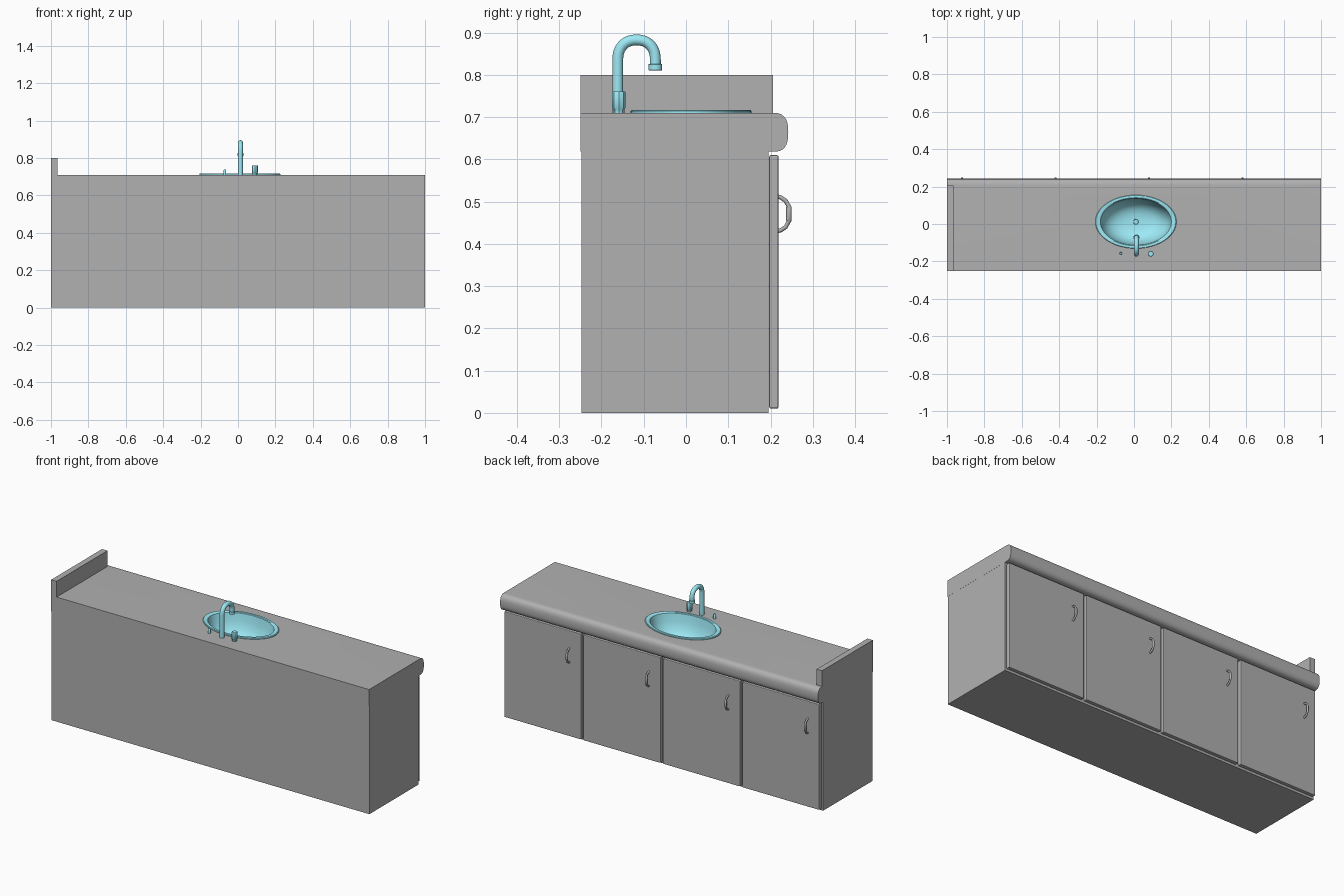
import bpy, bmesh, math
from mathutils import Vector

if "Cube" in bpy.data.objects:
    bpy.data.objects.remove(bpy.data.objects["Cube"])

chrome = bpy.data.materials.new("aqua_enamel")
chrome.diffuse_color = (0.34, 0.82, 0.92, 1)
chrome.use_nodes = True
chrome.node_tree.nodes["Principled BSDF"].inputs["Base Color"].default_value = chrome.diffuse_color
dark = bpy.data.materials.new("dark_grey")
dark.diffuse_color = (0.44, 0.44, 0.44, 1)
dark.use_nodes = True
dark.node_tree.nodes["Principled BSDF"].inputs["Base Color"].default_value = dark.diffuse_color


def make(name, bm, mat=dark, smooth=False):
    bmesh.ops.recalc_face_normals(bm, faces=bm.faces)
    me = bpy.data.meshes.new(name)
    bm.to_mesh(me)
    bm.free()
    ob = bpy.data.objects.new(name, me)
    bpy.context.collection.objects.link(ob)
    me.materials.append(mat)
    if smooth:
        for o in bpy.context.selected_objects:
            o.select_set(False)
        ob.select_set(True)
        bpy.context.view_layer.objects.active = ob
        bpy.ops.object.shade_smooth_by_angle(angle=math.radians(35))
    return ob


def box(name, lo, hi, bevel=0, open_top=False):
    bm = bmesh.new()
    bmesh.ops.create_cube(bm, size=1)
    for v in bm.verts:
        v.co = Vector([lo[i] + (v.co[i] + .5) * (hi[i] - lo[i]) for i in range(3)])
    if open_top:
        top = [f for f in bm.faces if f.calc_center_median().z > hi[2] - 1e-4]
        bmesh.ops.delete(bm, geom=top, context='FACES_ONLY')
    if bevel:
        bmesh.ops.bevel(bm, geom=bm.edges[:], offset=bevel, segments=2, profile=.5, affect='EDGES')
    return make(name, bm)


def bridge(bm, rings):
    for a, b in zip(rings, rings[1:]):
        for i in range(len(a)):
            j = (i + 1) % len(a)
            bm.faces.new((a[i], a[j], b[j], b[i]))


def lathe(name, centre, profile, scale=(1, 1), n=24):
    """Revolve (radius, z) pairs around a vertical axis, optionally elliptical."""
    bm = bmesh.new()
    rings = [[bm.verts.new((centre[0] + scale[0] * r * math.cos(2 * math.pi * i / n),
                            centre[1] + scale[1] * r * math.sin(2 * math.pi * i / n), z))
              for i in range(n)] for r, z in profile]
    bridge(bm, rings)
    bm.faces.new(rings[-1])
    return make(name, bm, chrome, True)


def tube(name, x, path, radii, n=16, mat=dark):
    """Sweep a circle along a (y, z) path lying at constant x."""
    bm = bmesh.new()
    pts = [Vector((x, y, z)) for y, z in path]
    rings = []
    for k, p in enumerate(pts):
        t = (pts[min(k + 1, len(pts) - 1)] - pts[max(k - 1, 0)]).normalized()
        side = Vector((1, 0, 0))
        up = t.cross(side)
        rings.append([bm.verts.new(p + radii[k] * (math.cos(2 * math.pi * i / n) * side
                                                   + math.sin(2 * math.pi * i / n) * up))
                      for i in range(n)])
    bridge(bm, rings)
    bm.faces.new(rings[0])
    bm.faces.new(rings[-1])
    return make(name, bm, mat, True)


def rounded(a, power):
    """Point on a superellipse, giving a squarer curve than a circle."""
    c, s = math.cos(a), math.sin(a)
    return [math.copysign(abs(v) ** power, v) for v in (c, s)]


# Cabinet carcass, open beneath the countertop
box("cabinet_body", (-.9995, -.247, 0), (.9995, .195, .63), open_top=True)

# Countertop with rounded front lip
prof = [(-.25, .618), (-.25, .71)]
for i in range(17):
    c, s = rounded(math.pi / 2 - math.pi * i / 16, .75)
    prof.append((.206 + .036 * max(c, 0), .664 + .046 * s))
bm = bmesh.new()
face = bm.faces.new([bm.verts.new((-1, y, z)) for y, z in prof])
ext = bmesh.ops.extrude_face_region(bm, geom=[face], use_keep_orig=True)
bmesh.ops.translate(bm, vec=(2, 0, 0), verts=[g for g in ext['geom'] if isinstance(g, bmesh.types.BMVert)])
counter = make("countertop", bm)

# Oval cutout for the sink
sink_c = (.01, .012)
bm = bmesh.new()
bmesh.ops.create_cone(bm, cap_ends=True, segments=48, radius1=1, radius2=1, depth=.3)
for v in bm.verts:
    v.co = (sink_c[0] + v.co.x * .2, sink_c[1] + v.co.y * .13, v.co.z + .67)
cutter = make("sink_cutter", bm)
cutter.hide_render = True
mod = counter.modifiers.new("cutout", 'BOOLEAN')
mod.operation = 'DIFFERENCE'
mod.solver = 'EXACT'
mod.object = cutter
bpy.context.view_layer.objects.active = counter
counter.select_set(True)
bpy.ops.object.modifier_apply(modifier="cutout")
bpy.data.objects.remove(cutter)
bpy.ops.object.shade_smooth_by_angle(angle=math.radians(35))

# Side splash at the left end
box("side_splash", (-1, -.25, .71), (-.966, .206, .80))

# Doors and pull handles with a thicker grip
for k in range(4):
    x0 = -1 + .5 * k
    box(f"door_{k + 1}", (x0 + .008, .197, .01), (x0 + .492, .219, .61), bevel=.004)
    tube(f"door_handle_{k + 1}", x0 + .08,
         [(.216, .512), (.224, .510), (.236, .502), (.243, .489), (.2435, .487),
          (.2435, .455), (.243, .453), (.236, .440), (.224, .432), (.216, .430)],
         [.005] * 4 + [.0065] * 2 + [.005] * 4, 12)

# Sink bowl with raised rim, and drain
lathe("sink_bowl", sink_c,
      [(1, .709), (1, .714), (.985, .717), (.90, .717), (.875, .714), (.86, .702), (.83, .672),
       (.76, .635), (.64, .605), (.48, .586), (.28, .577), (.09, .575)], (.217, .143), 48)
lathe("drain", sink_c, [(.018, .574), (.018, .578), (.014, .579), (.012, .577)])

# Gooseneck tap and nozzle
arc = []
for i in range(25):
    c, s = rounded(math.pi - math.pi * i / 24, .88)
    arc.append((-.117 + .0445 * c, .835 + .0475 * s))
path = [(-.1615, .709)] + arc + [(-.0725, .818)]
tube("tap_spout", .013, path, [.0128] * len(path), 20, chrome)
lathe("tap_nozzle", (.013, -.0725), [(.0125, .826), (.0162, .825), (.0162, .811), (.012, .810)])

# Tap knob and small plug lever
lathe("tap_knob", (.09, -.159), [(.013, .709), (.013, .718), (.016, .722), (.016, .758), (.014, .761)], n=8)
lathe("plug_lever", (-.07, -.157), [(.007, .709), (.007, .735), (.005, .738)], n=12)
